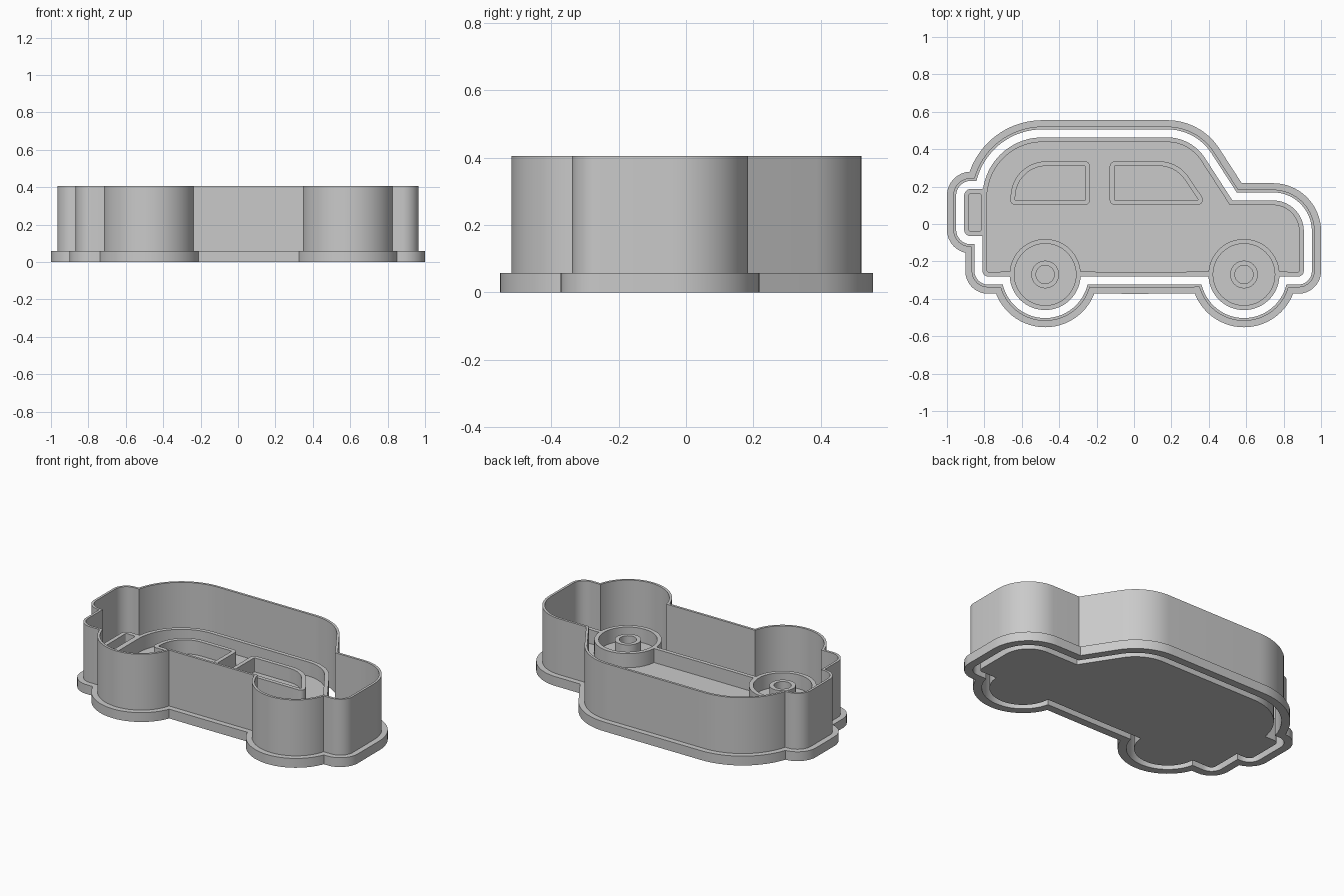
import bpy, bmesh, math
from mathutils import Vector
from mathutils.geometry import intersect_line_line_2d

cube = bpy.data.objects.get("Cube")
if cube:
    bpy.data.objects.remove(cube, do_unlink=True)

grey = bpy.data.materials.new("plain_grey")
grey.use_nodes = True
colour = (0.59, 0.59, 0.59, 1)
grey.diffuse_color = colour
grey.node_tree.nodes["Principled BSDF"].inputs["Base Color"].default_value = colour

BASE, RIDGE, TOP = 0.058, 0.145, 0.405    # heights
LINE = 0.025                              # ridge width
GAP, WALL, FLANGE = 0.043, 0.058, 0.092   # outward offsets from the car outline
WHEELS = {"rear": (-0.475, -0.27), "front": (0.588, -0.27)}
WHEEL_R = 0.19


def arc(centre, r, start, end, n=32):
    """Points along an arc, angles in degrees."""
    angles = [math.radians(start + (end - start) * i / n) for i in range(n + 1)]
    return [(centre[0] + r * math.cos(a), centre[1] + r * math.sin(a), 0) for a in angles]


def circle(centre, r):
    return [Vector(p[:2]) for p in arc(centre, r, 0, 360, 48)[:-1]]


def rounded(corners):
    """Closed outline from (x, y, fillet radius) corners."""
    out = []
    for i, (x, y, r) in enumerate(corners):
        p = Vector((x, y))
        if r == 0:
            out.append(p)
            continue
        a = (Vector(corners[i - 1][:2]) - p).normalized()
        b = (Vector(corners[(i + 1) % len(corners)][:2]) - p).normalized()
        half = a.angle(b) / 2
        centre = p + (a + b).normalized() * r / math.sin(half)
        u = p + a * r / math.tan(half) - centre
        v = p + b * r / math.tan(half) - centre
        n = 16 if r > 0.1 else 8
        sweep = u.angle(v)
        for k in range(n + 1):
            t = k / n
            w = u * math.sin((1 - t) * sweep) + v * math.sin(t * sweep)
            out.append(centre + w / math.sin(sweep))
    return out


def offset(pts, d):
    """Grow (d > 0) or shrink a counterclockwise outline, trimming crossed corners."""
    out, n = [], len(pts)
    for i, p in enumerate(pts):
        a = (p - pts[i - 1]).normalized()
        b = (pts[(i + 1) % n] - p).normalized()
        na, nb = Vector((a.y, -a.x)), Vector((b.y, -b.x))
        turn = math.atan2(a.x * b.y - a.y * b.x, a.dot(b))
        if turn * d < 0 and abs(turn) > 0.3:
            out += [p + na * d, p + nb * d]
        else:
            out.append(p + (na + nb) * d / (1 + na.dot(nb)))
    i = 0
    while i < len(out) - 3:
        for j in range(min(i + 24, len(out) - 2), i + 1, -1):
            hit = intersect_line_line_2d(out[i], out[i + 1], out[j], out[j + 1])
            if hit:
                out[i + 1:j + 1] = [hit]
                break
        i += 1
    return out


def solid(name, loops, z0, z1):
    """Extrude an outline, with any further loops as holes."""
    bm = bmesh.new()
    edges = []
    for loop in loops:
        vs = [bm.verts.new((p.x, p.y, z0)) for p in loop]
        edges += [bm.edges.new((vs[k - 1], vs[k])) for k in range(len(vs))]
    bmesh.ops.triangle_fill(bm, use_beauty=True, edges=edges, normal=(0, 0, 1))
    ext = bmesh.ops.extrude_face_region(bm, geom=bm.faces[:], use_keep_orig=True)
    bmesh.ops.translate(bm, vec=(0, 0, z1 - z0),
                        verts=[g for g in ext["geom"] if isinstance(g, bmesh.types.BMVert)])
    bmesh.ops.recalc_face_normals(bm, faces=bm.faces[:])
    mesh = bpy.data.meshes.new(name)
    bm.to_mesh(mesh)
    bm.free()
    mesh.materials.append(grey)
    obj = bpy.data.objects.new(name, mesh)
    bpy.context.collection.objects.link(obj)
    bpy.ops.object.select_all(action="DESELECT")
    obj.select_set(True)
    bpy.context.view_layer.objects.active = obj
    bpy.ops.object.shade_smooth_by_angle(angle=math.radians(30))


def ridge(name, outline):
    solid(name, [outline, offset(outline, -LINE)], BASE, RIDGE)


# Car outline, counterclockwise from the middle of the sill
SILL, ROOF, HOOD, REAR, NOSE = -0.281, 0.463, 0.126, -0.81, 0.908
outline = rounded(
    [(0.05, SILL, 0)]
    + arc(WHEELS["front"], WHEEL_R, 183, 357)
    + [(NOSE, SILL, 0.03), (NOSE, HOOD, 0.165), (0.526, HOOD, 0), (0.308, ROOF, 0.24)]
    + arc((-0.49, 0.143), 0.32, 90, 172, 20)
    + [(-0.908, 0.187, 0.035), (-0.908, -0.065, 0.035), (REAR, -0.065, 0),
       (REAR, SILL, 0.03)]
    + arc(WHEELS["rear"], WHEEL_R, 183, 357)
    + [(-0.05, SILL, 0)])

# Cutter: flange and tall wall
inner, wall = offset(outline, GAP), offset(outline, WALL)
solid("cutter_flange", [offset(outline, FLANGE), inner], 0, BASE)
solid("cutter_wall", [wall, inner], BASE, TOP)

# Stamp: plate and raised lines
solid("stamp_plate", [outline], 0, BASE)
ridge("body_ridge", outline)
ridge("spare_wheel_ridge", rounded([(-0.908, -0.065, 0.035), (-0.793, -0.065, 0.035),
                                    (-0.793, 0.187, 0.035), (-0.908, 0.187, 0.035)]))
solid("tailgate_ridge", [rounded([(REAR, -0.075, 0), (REAR + LINE, -0.075, 0),
                                  (REAR + LINE, 0.19, 0), (REAR, 0.19, 0)])], BASE, RIDGE)
for side, centre in WHEELS.items():
    ridge(side + "_wheel_ridge", circle(centre, WHEEL_R))
    ridge(side + "_hub_ridge", circle(centre, 0.074))

# Windows
LOW, HIGH = 0.102, 0.335
ridge("rear_window_ridge", rounded([(-0.665, LOW, 0.028), (-0.235, LOW, 0.028),
                                    (-0.235, HIGH, 0.028), (-0.64, HIGH, 0.19)]))
ridge("front_window_ridge", rounded([(-0.13, LOW, 0.028), (0.393, LOW, 0.028),
                                     (0.235, HIGH, 0.19), (-0.13, HIGH, 0.028)]))
